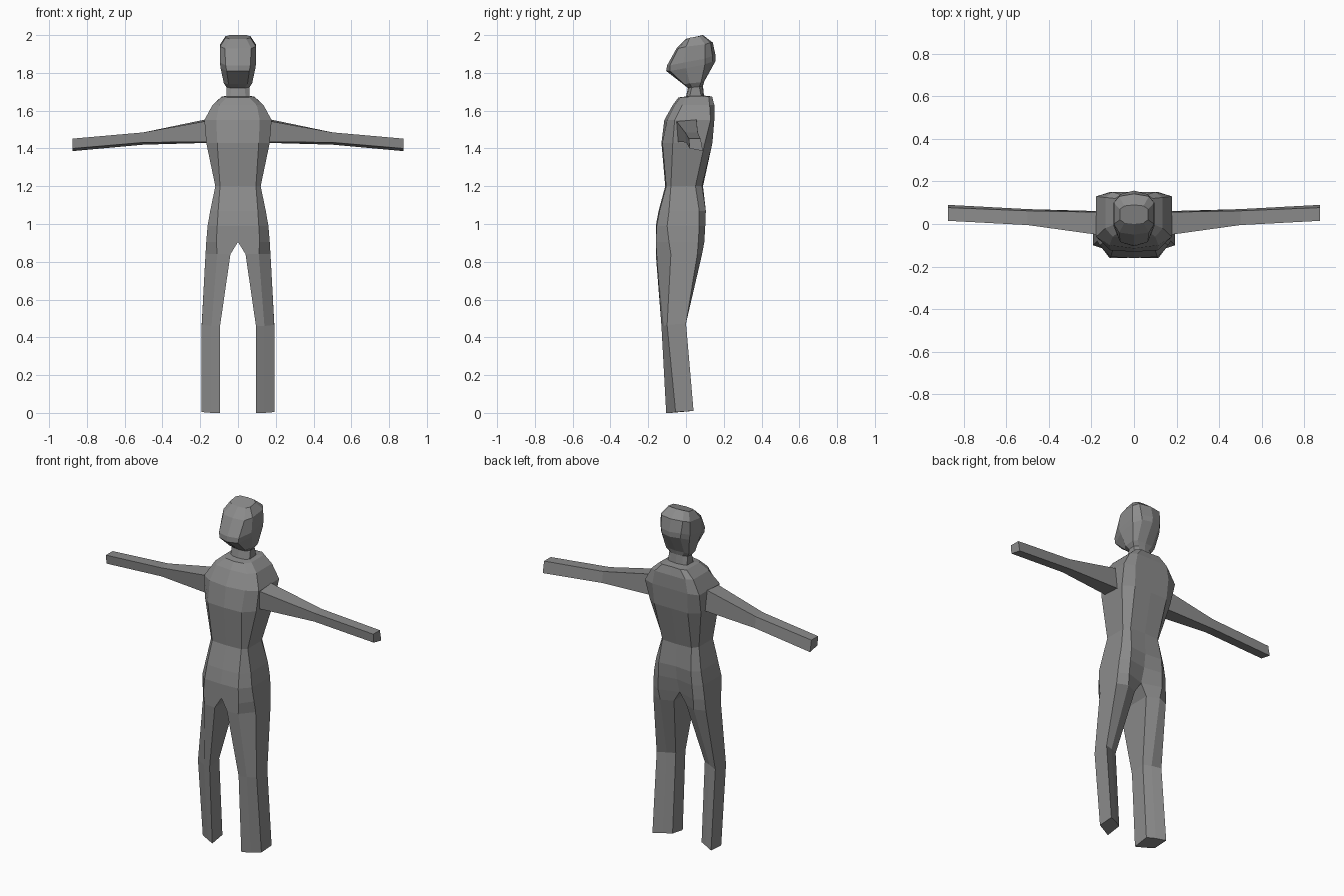
import bpy
import bmesh

cube = bpy.data.objects.get("Cube")
if cube:
    bpy.data.objects.remove(cube, do_unlink=True)

grey = bpy.data.materials.new("plain grey")
grey.use_nodes = True
COLOUR = (0.26, 0.26, 0.26, 1)
grey.diffuse_color = COLOUR
grey.node_tree.nodes["Principled BSDF"].inputs["Base Color"].default_value = COLOUR


def half_ring(zf, zb, xi, xm, xo, *ys):
    """Half cross-section running from the front middle round to the back middle."""
    xs = (xi, xm, xo, xo, xm, xi)
    ts = (0, 0, 0.3, 0.7, 1, 1)
    return [(x, y, zf + (zb - zf) * t) for x, y, t in zip(xs, ys, ts)]


def loft(name, rings, closed, cap_start=False, cap_end=False):
    """Skin the rings on the +x side, then mirror. closed(i) wraps segment i."""
    bm = bmesh.new()
    rows = [[bm.verts.new(p) for p in ring] for ring in rings]
    n = len(rows[0])
    for i, (a, b) in enumerate(zip(rows, rows[1:])):
        for j in range(n if closed(i) else n - 1):
            k = (j + 1) % n
            bm.faces.new((a[j], a[k], b[k], b[j]))
    if cap_start:
        bm.faces.new(rows[0][::-1])
    if cap_end:
        bm.faces.new(rows[-1])
    bmesh.ops.recalc_face_normals(bm, faces=bm.faces)
    mesh = bpy.data.meshes.new(name)
    bm.to_mesh(mesh)
    bm.free()
    mesh.materials.append(grey)
    obj = bpy.data.objects.new(name, mesh)
    bpy.context.collection.objects.link(obj)
    mirror = obj.modifiers.new("mirror", 'MIRROR')
    mirror.use_clip = True
    mirror.merge_threshold = 0.0005
    return obj


# Each row: front z, back z, inner x, middle x, outer x, then six y values
LEGS = [
    (0.00, 0.015, 0.095, 0.14, 0.192, -0.105, -0.08, -0.055, 0.04, 0.015, -0.01),
    (0.46, 0.48, 0.095, 0.14, 0.192, -0.13, -0.118, -0.10, 0.0, -0.02, -0.04),
    (0.84, 0.84, 0.04, 0.11, 0.172, -0.16, -0.155, -0.08, 0.06, 0.085, 0.055),
]
TORSO = [
    (0.905, 0.905, 0, 0.115, 0.168, -0.155, -0.16, -0.09, 0.065, 0.097, 0.06),
    (0.99, 0.99, 0, 0.11, 0.161, -0.16, -0.155, -0.10, 0.07, 0.102, 0.085),
    (1.07, 1.07, 0, 0.105, 0.147, -0.145, -0.14, -0.09, 0.07, 0.105, 0.095),
    (1.20, 1.20, 0, 0.095, 0.12, -0.11, -0.105, -0.08, 0.05, 0.085, 0.09),
    (1.43, 1.43, 0, 0.11, 0.168, -0.13, -0.125, -0.07, 0.10, 0.14, 0.14),
    (1.55, 1.55, 0, 0.115, 0.178, -0.115, -0.10, -0.06, 0.13, 0.15, 0.15),
    (1.63, 1.63, 0, 0.10, 0.135, -0.07, -0.06, -0.02, 0.125, 0.15, 0.15),
    (1.67, 1.675, 0, 0.06, 0.088, -0.04, -0.03, 0.0, 0.12, 0.138, 0.135),
]
HEAD = [
    (1.675, 1.68, 0, 0.04, 0.062, 0.0, 0.005, 0.02, 0.08, 0.09, 0.095),
    (1.72, 1.73, 0, 0.035, 0.06, 0.01, 0.015, 0.03, 0.07, 0.085, 0.09),
    (1.74, 1.755, 0, 0.05, 0.075, -0.015, -0.01, 0.02, 0.08, 0.09, 0.097),
    (1.81, 1.86, 0, 0.06, 0.092, -0.105, -0.085, 0.0, 0.10, 0.14, 0.155),
    (1.84, 1.89, 0, 0.065, 0.096, -0.10, -0.085, -0.01, 0.10, 0.14, 0.157),
    (1.93, 1.96, 0, 0.07, 0.095, -0.05, -0.04, 0.0, 0.10, 0.13, 0.142),
    (1.98, 2.00, 0, 0.045, 0.066, 0.0, 0.005, 0.02, 0.07, 0.085, 0.09),
]

# Legs, trunk, neck and head as one skin; the legs also have an inner side
body_rings = [half_ring(*r) for r in LEGS + TORSO + HEAD]
loft("body", body_rings, lambda i: i < len(LEGS), cap_start=True, cap_end=True)

# Arms: four corners (y, z) at shoulder, elbow and wrist
ARM = [
    (0.14, (-0.055, 1.55), (0.055, 1.56), (0.06, 1.43), (-0.045, 1.435)),
    (0.50, (-0.005, 1.485), (0.062, 1.485), (0.07, 1.42), (0.0, 1.432)),
    (0.875, (0.015, 1.452), (0.077, 1.452), (0.09, 1.386), (0.02, 1.40)),
]
arm_rings = [[(x, y, z) for y, z in corners] for x, *corners in ARM]
loft("arms", arm_rings, lambda i: True, cap_start=True, cap_end=True)
